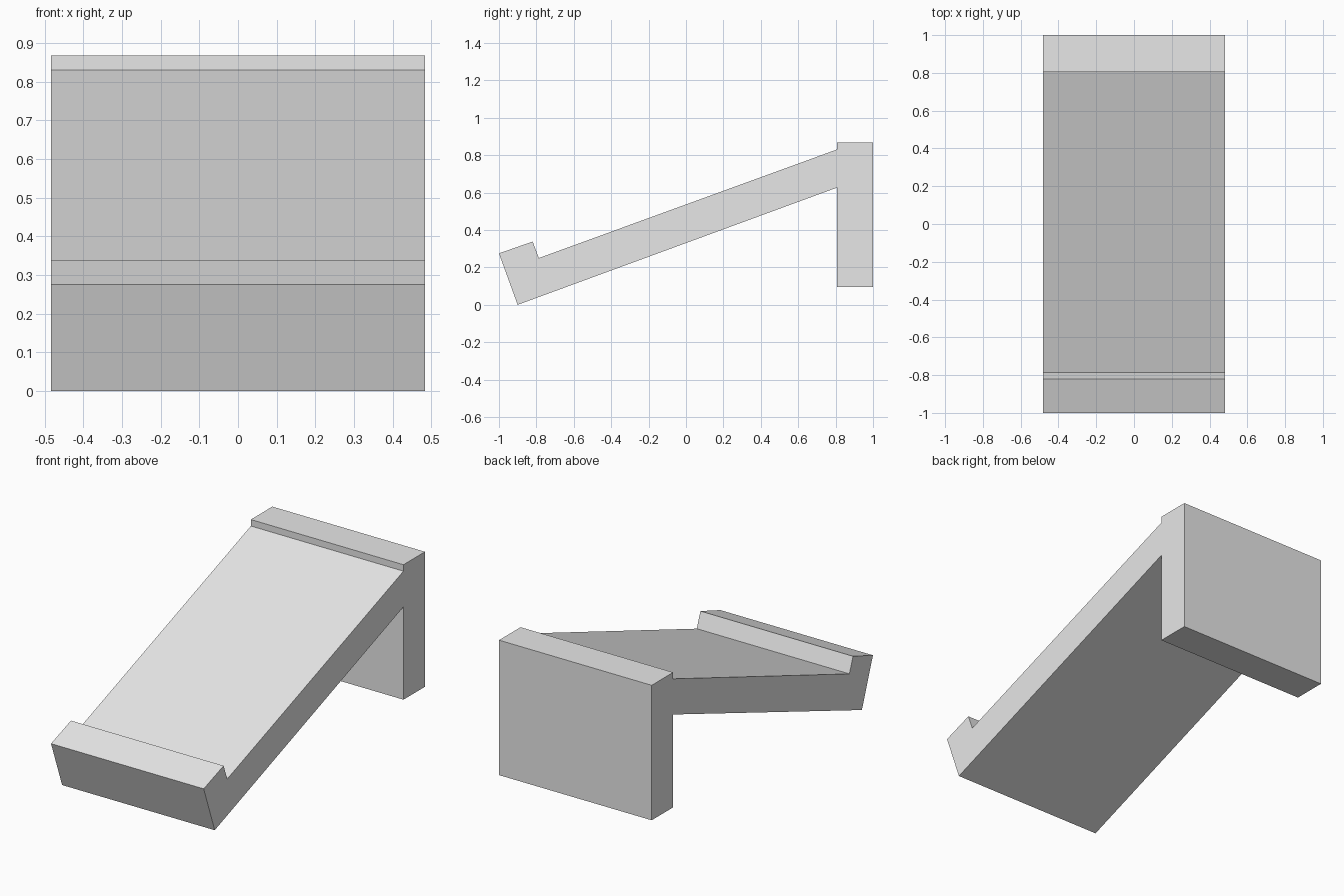
import bpy, bmesh
from mathutils import Vector

cube = bpy.data.objects.get("Cube")
if cube:
    bpy.data.objects.remove(cube, do_unlink=True)

# Plain grey material
grey = bpy.data.materials.new("light_grey")
grey.use_nodes = True
color = (0.8, 0.8, 0.8, 1)
grey.diffuse_color = color
grey.node_tree.nodes["Principled BSDF"].inputs["Base Color"].default_value = color


def extrude_profile(name, profile, width, material):
    """Extrude a closed (y, z) side profile symmetrically along x."""
    bm = bmesh.new()
    face = bm.faces.new([bm.verts.new((-width / 2, y, z)) for y, z in profile])
    result = bmesh.ops.extrude_face_region(bm, geom=[face])
    moved = [v for v in result["geom"] if isinstance(v, bmesh.types.BMVert)]
    bmesh.ops.translate(bm, verts=moved, vec=Vector((width, 0, 0)))
    bmesh.ops.recalc_face_normals(bm, faces=bm.faces)
    mesh = bpy.data.meshes.new(name)
    bm.to_mesh(mesh)
    bm.free()
    mesh.materials.append(material)
    obj = bpy.data.objects.new(name, mesh)
    bpy.context.collection.objects.link(obj)
    return obj


# Sloped slab with a front lip and an upright rear leg, in one solid
side_profile = [
    (-0.9, 0), (0.806, 0.626),                  # underside of the slope
    (0.806, 0.095), (1, 0.095), (1, 0.867),     # rear leg
    (0.806, 0.867), (0.806, 0.83),              # rear ledge
    (-0.787, 0.25), (-0.82, 0.338), (-1, 0.275),  # top of slope, front lip
]
extrude_profile("sloped_stand", side_profile, 0.966, grey)
